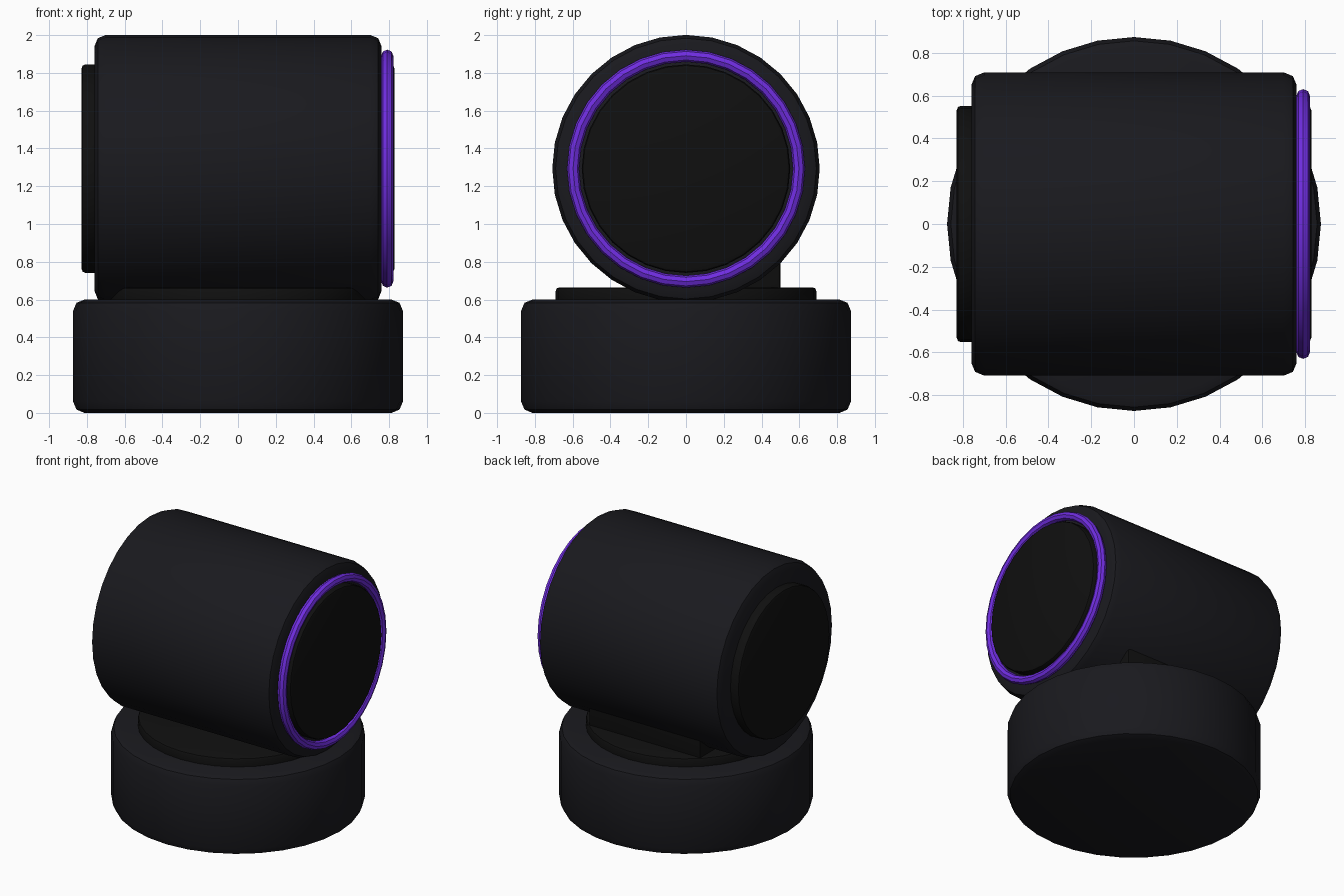
import bpy, math

if "Cube" in bpy.data.objects:
    bpy.data.objects.remove(bpy.data.objects["Cube"])


def material(name, rgb):
    m = bpy.data.materials.new(name)
    m.diffuse_color = (*rgb, 1)
    m.use_nodes = True
    m.node_tree.nodes["Principled BSDF"].inputs["Base Color"].default_value = m.diffuse_color
    return m


SHELL = material("shell_black", (0.010, 0.010, 0.013))
PANEL = material("panel_black", (0.005, 0.005, 0.005))
GLOW = material("ring_violet", (0.16, 0.026, 0.75))
ALONG_X = (0, math.pi / 2, 0)
HEAD_Z = 1.293


def finish(name, mat, bevel=0.0, segments=2):
    ob = bpy.context.object
    ob.name = name
    ob.data.materials.append(mat)
    bpy.ops.object.transform_apply(location=False, rotation=True, scale=True)
    if bevel:
        b = ob.modifiers.new("bevel", 'BEVEL')
        b.width, b.segments, b.limit_method = bevel, segments, 'ANGLE'
        bpy.ops.object.modifier_apply(modifier=b.name)
    bpy.ops.object.shade_smooth_by_angle(angle=math.radians(35))
    return ob


def drum(name, r, depth, loc, mat, bevel, rot=(0, 0, 0), sides=32):
    bpy.ops.mesh.primitive_cylinder_add(vertices=sides, radius=r, depth=depth,
                                        location=loc, rotation=rot)
    return finish(name, mat, bevel)


# Round base and the raised turntable on it
drum("base", 0.873, 0.6, (0, 0, 0.3), SHELL, 0.06)
drum("turntable", 0.69, 0.12, (0, 0, 0.605), PANEL, 0.02)

# Neck block joining turntable to the head, set towards the back
bpy.ops.mesh.primitive_cube_add(size=1, location=(0, 0.1, 0.82))
bpy.context.object.scale = (0.94, 0.8, 0.4)
finish("neck", PANEL, 0.02)

# Horizontal drum head with end caps
drum("head", 0.708, 1.52, (0, 0, HEAD_Z), SHELL, 0.06, ALONG_X)
for side, name in ((-1, "back_cap"), (1, "front_cap")):
    drum(name, 0.552, 0.12, (side * 0.768, 0, HEAD_Z), PANEL, 0.02, ALONG_X)

# Glowing ring around the front cap
bpy.ops.mesh.primitive_torus_add(major_radius=0.598, minor_radius=0.032,
                                 major_segments=32, minor_segments=8,
                                 location=(0.79, 0, HEAD_Z), rotation=ALONG_X)
finish("light_ring", GLOW)
